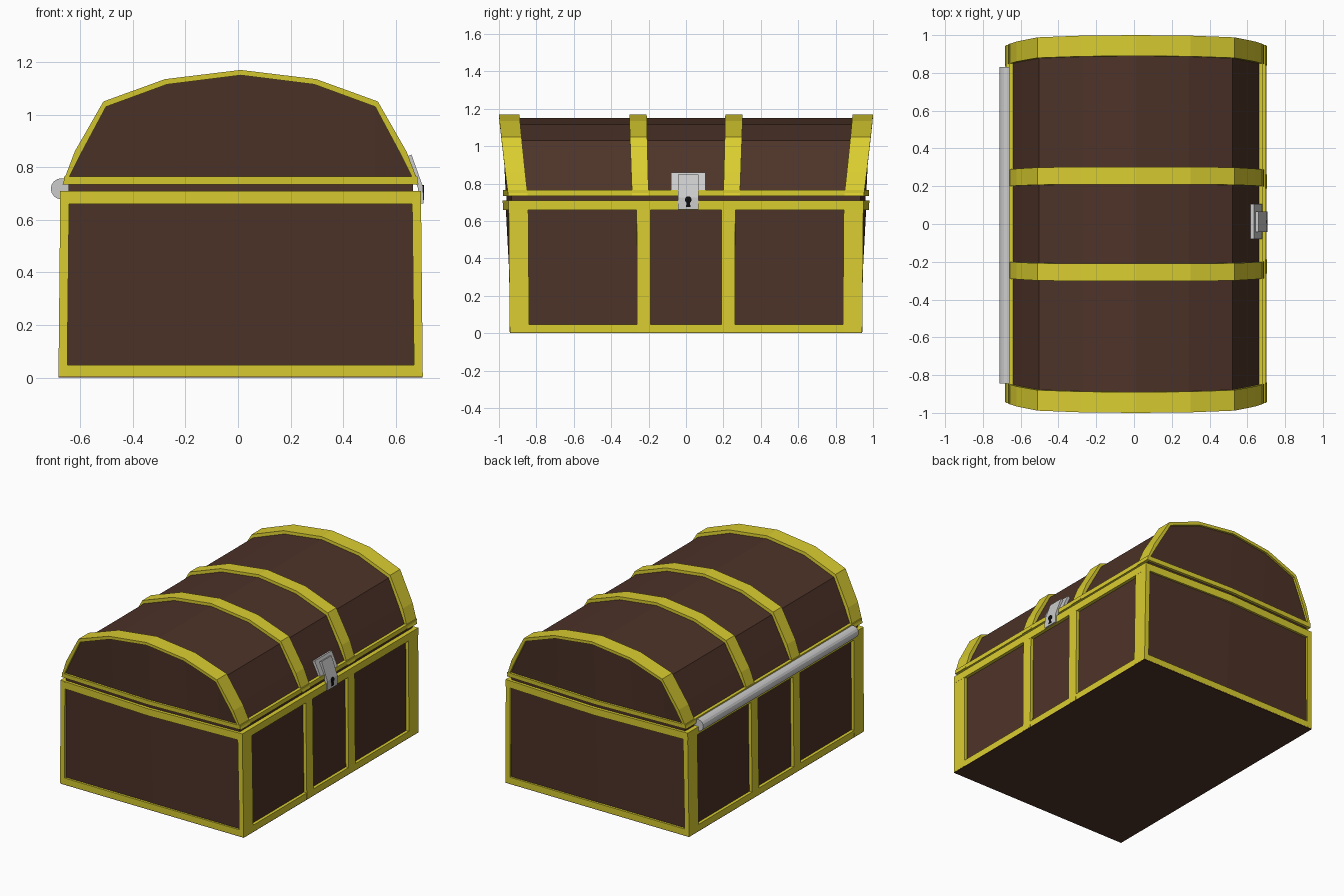
import bpy, bmesh
from mathutils import Matrix

if "Cube" in bpy.data.objects:
    bpy.data.objects.remove(bpy.data.objects["Cube"])

CX = 0.01  # the body sits slightly right of centre to balance the hinge


def material(name, rgb):
    m = bpy.data.materials.new(name)
    m.diffuse_color = (*rgb, 1)
    m.use_nodes = True
    m.node_tree.nodes["Principled BSDF"].inputs["Base Color"].default_value = m.diffuse_color
    return m


WOOD = material("wood", (0.075, 0.033, 0.021))
GOLD = material("gold", (0.70, 0.61, 0.03))
BLACK = material("black", (0.004, 0.004, 0.004))


def end_y(x, z):
    """Half length of the chest at a point: the ends lean out and bulge in the middle."""
    mid = max(0, 1 - abs(x) / 0.69)
    if z < 0.72:
        return 0.942 + z / 0.7 * (0.006 + 0.032 * mid)
    low = 0.95 + 0.028 * mid
    return low + (1.0 - low) * (z - 0.735) / 0.435


def finish(name, bm, mat):
    bmesh.ops.recalc_face_normals(bm, faces=bm.faces)
    me = bpy.data.meshes.new(name)
    bm.to_mesh(me)
    bm.free()
    ob = bpy.data.objects.new(name, me)
    bpy.context.collection.objects.link(ob)
    if mat:
        me.materials.append(mat)
    return ob


def slab(name, top, bot, y0, y1, mat, warp=True):
    """Solid between two matching x-z lines, running from y0 to y1."""
    bm = bmesh.new()

    def row(pts, y):
        if warp:
            return [bm.verts.new((x + CX, y * end_y(x, z), z)) for x, z in pts]
        return [bm.verts.new((x, y, z)) for x, z in pts]

    t0, b0, t1, b1 = row(top, y0), row(bot, y0), row(top, y1), row(bot, y1)
    for i in range(len(top) - 1):
        j = i + 1
        for a, b in ((t0, b0), (t1, b1), (t0, t1), (b0, b1)):
            bm.faces.new((a[i], a[j], b[j], b[i]))
    for i in (0, -1):
        bm.faces.new((t0[i], t1[i], b1[i], b0[i]))
    return finish(name, bm, mat)


def mirrored(half):
    """Right half of a profile, starting on the centre line, made whole."""
    return [(-x, z) for x, z in reversed(half[1:])] + half


def side_x(z):
    return 0.693 - 0.01 * z  # outer face of the base trim


# base wood and floor
slab("base_wood", mirrored([(0, 0.70), (0.664, 0.70)]),
     mirrored([(0, 0.004), (0.672, 0.004)]), -0.985, 0.985, WOOD)
slab("base_floor", mirrored([(0, 0.004), (0.692, 0.004)]),
     mirrored([(0, 0), (0.692, 0)]), -0.999, 0.999, WOOD)
slab("seam_wood", mirrored([(0, 0.745), (0.655, 0.745)]),
     mirrored([(0, 0.69), (0.655, 0.69)]), -0.98, 0.98, WOOD)

# lid wood
inner = [(0, 1.15), (0.28, 1.115), (0.512, 1.03), (0.603, 0.86), (0.651, 0.765), (0.662, 0.745)]
lid = mirrored(inner)
slab("lid_wood", lid, [(x, 0.738) for x, z in lid], -0.985, 0.985, WOOD)

# gold arches over the lid
outer = [(0, 1.17), (0.288, 1.135), (0.522, 1.05), (0.631, 0.86), (0.667, 0.765), (0.677, 0.735)]
inner_arch = inner[:-1] + [(0.655, 0.735)]
spans = {"end": (0.89, 1.0), "middle": (0.21, 0.303)}
for label, (a, b) in spans.items():
    for s in (-1, 1):
        slab(f"lid_{label}_band", mirrored(outer), mirrored(inner_arch), s * a, s * b, GOLD)

# upright straps on the long sides of the base
spans["middle"] = (0.2, 0.278)
for label, (a, b) in spans.items():
    for s in (-1, 1):
        for m in (-1, 1):
            slab(f"base_{label}_strap",
                 [(m * 0.652, 0.705), (m * side_x(0.705), 0.705)],
                 [(m * 0.66, 0.004), (m * side_x(0.004), 0.004)], s * a, s * b, GOLD)

# horizontal rails: bottom, base rim and lid rim
for label, z0, z1, w in (("base_bottom", 0.004, 0.047, 0.692),
                         ("base_rim", 0.66, 0.71, 0.687),
                         ("lid_rim", 0.735, 0.765, 0.672)):
    for s in (-1, 1):
        slab(f"{label}_end_rail", mirrored([(0, z1), (w, z1)]),
             mirrored([(0, z0), (w, z0)]), s * 0.975, s, GOLD)
        slab(f"{label}_side_rail", [(s * (w - 0.03), z1), (s * w, z1)],
             [(s * (w - 0.03), z0), (s * w, z0)], -0.999, 0.999, GOLD)

# hinge rod along the back
bm = bmesh.new()
bmesh.ops.create_cone(bm, cap_ends=True, segments=16, radius1=0.04, radius2=0.04, depth=1.675,
                      matrix=Matrix.Translation((-0.672, -0.007, 0.718)) @ Matrix.Rotation(1.570796, 4, 'X'))
finish("hinge_rod", bm, None)

# latch plate and hasp
slab("latch_plate", [(0.635, 0.86), (0.678, 0.765)], [(0.605, 0.85), (0.65, 0.76)],
     -0.08, 0.105, None, warp=False)
slab("latch_hasp", [(0.660, 0.848), (0.704, 0.725), (0.706, 0.662)],
     [(0.635, 0.838), (0.684, 0.722), (0.686, 0.662)], -0.042, 0.066, None, warp=False)

# keyhole: round top with a flared slot
bm = bmesh.new()
bmesh.ops.create_cone(bm, cap_ends=True, segments=12, radius1=0.018, radius2=0.018, depth=0.006,
                      matrix=Matrix.Translation((0.7045, 0.012, 0.714)) @ Matrix.Rotation(1.570796, 4, 'Y'))
rows = [[bm.verts.new((x, 0.012 + dy, z)) for dy, z in
         ((-0.008, 0.71), (0.008, 0.71), (0.012, 0.675), (-0.012, 0.675))] for x in (0.702, 0.7075)]
bm.faces.new(rows[0])
bm.faces.new(rows[1])
for i in range(4):
    j = (i + 1) % 4
    bm.faces.new((rows[0][i], rows[0][j], rows[1][j], rows[1][i]))
finish("keyhole", bm, BLACK)
